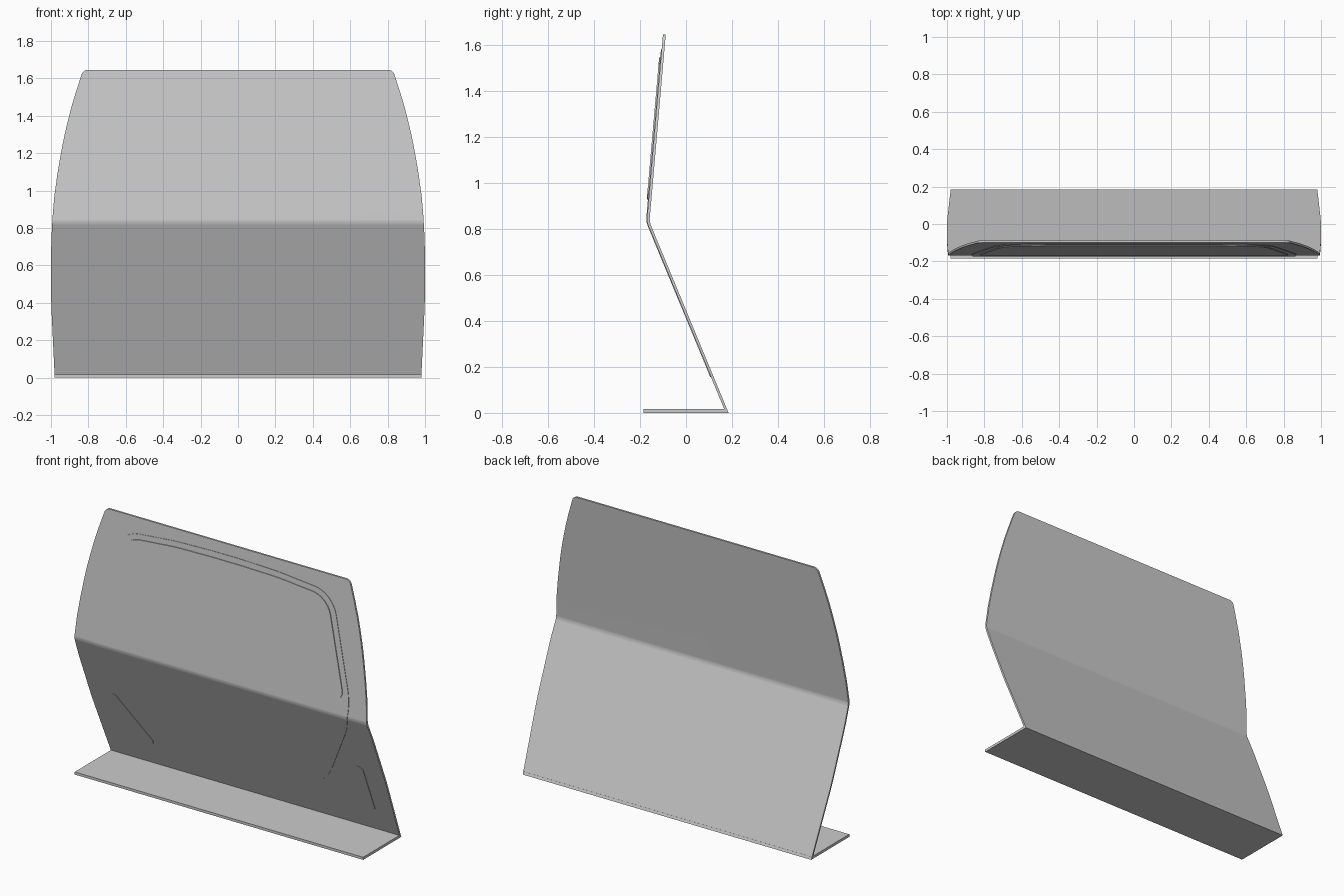
import bpy, bmesh, math
from mathutils import Vector

if "Cube" in bpy.data.objects:
    bpy.data.objects.remove(bpy.data.objects["Cube"])

# side profile of the folded sheet, as (z, y) of its front face, with a small bend radius
PROFILE = [(0, 0.173), (0.815, -0.1645), (0.825, -0.1675), (0.835, -0.1692),
           (0.845, -0.1697), (1.645, -0.1)]


def front_y(z):
    for (z0, y0), (z1, y1) in zip(PROFILE, PROFILE[1:]):
        if z <= z1 + 1e-6:
            return y0 + (y1 - y0) * (z - z0) / (z1 - z0)
    return PROFILE[-1][1]


def fillet(points, steps=10):
    """Round each corner (x, z, radius) of a closed outline."""
    out = []
    n = len(points)
    for i, (x, z, r) in enumerate(points):
        p = Vector((x, z))
        a = Vector(points[i - 1][:2]) - p
        b = Vector(points[(i + 1) % n][:2]) - p
        half_turn = (math.pi - a.angle(b)) / 2
        if r == 0 or half_turn < 0.002:
            out.append(p)
            continue
        t = min(r * math.tan(half_turn), 0.48 * a.length, 0.48 * b.length)
        a, b = a.normalized(), b.normalized()
        radius = t / math.tan(half_turn)
        centre = p + (a + b).normalized() * radius / math.cos(half_turn)
        start, end = p + a * t - centre, p + b * t - centre
        count = max(2, min(steps, int(half_turn * 25)))
        for k in range(count + 1):
            d = start.lerp(end, k / count).normalized() * radius
            out.append(centre + d)
    return out


def mirrored(half):
    """Close a right-hand half outline (bottom to top) across x = 0."""
    return half + [(-x, z, r) for x, z, r in reversed(half)]


def plate(name, outline, offset, thickness):
    """Solid plate that follows the folded sheet, standing out by offset."""
    bm = bmesh.new()
    bm.faces.new([bm.verts.new((p.x, 0, p.y)) for p in fillet(outline)])
    for z, _ in PROFILE[1:-1]:
        bmesh.ops.bisect_plane(bm, geom=bm.verts[:] + bm.edges[:] + bm.faces[:],
                               plane_co=(0, 0, z), plane_no=(0, 0, 1), dist=1e-5)
    for v in bm.verts:
        v.co.y = front_y(v.co.z) - offset
    faces = bm.faces[:]
    ext = bmesh.ops.extrude_face_region(bm, geom=faces, use_keep_orig=True)
    for v in [g for g in ext["geom"] if isinstance(g, bmesh.types.BMVert)]:
        v.co.y += thickness
    bmesh.ops.recalc_face_normals(bm, faces=bm.faces[:])
    mesh = bpy.data.meshes.new(name)
    bm.to_mesh(mesh)
    bm.free()
    obj = bpy.data.objects.new(name, mesh)
    bpy.context.collection.objects.link(obj)
    bpy.ops.object.select_all(action='DESELECT')
    obj.select_set(True)
    bpy.context.view_layer.objects.active = obj
    bpy.ops.object.shade_smooth_by_angle(angle=math.radians(30))
    wn = obj.modifiers.new("face_normals", 'WEIGHTED_NORMAL')
    wn.keep_sharp = True
    return obj


# folded main panel
plate("panel", mirrored([(0.98, 0, 0), (0.999, 0.4, 2), (0.999, 0.72, 2), (0.985, 0.97, 2),
                         (0.94, 1.24, 2), (0.895, 1.44, 2), (0.828, 1.645, 0.035)]), 0, 0.012)

# large raised door outline running over the fold
plate("door_skin", mirrored([(0.495, 0.16, 0.5), (0.896, 0.845, 0.4), (0.722, 1.54, 0.18),
                             (0.35, 1.573, 1), (0.1, 1.58, 1)]), 0.003, 0.006)

# window pane
plate("window", mirrored([(0.838, 0.927, 0.05), (0.692, 1.511, 0.15),
                          (0.35, 1.54, 1), (0.1, 1.545, 1)]), 0.008, 0.01)

# triangular lamps in the lower corners
lamp = [(0.62, 0.157, 0.028), (0.862, 0.157, 0.028), (0.862, 0.545, 0.028)]
for side, s in (("right", 1), ("left", -1)):
    plate(side + "_lamp", [(s * x, z, r) for x, z, r in lamp], 0.003, 0.006)

# flat base strip
bpy.ops.mesh.primitive_cube_add(size=1, location=(0, -0.003, 0.008))
base = bpy.context.object
base.name = "base_strip"
base.scale = (1.96, 0.364, 0.016)
